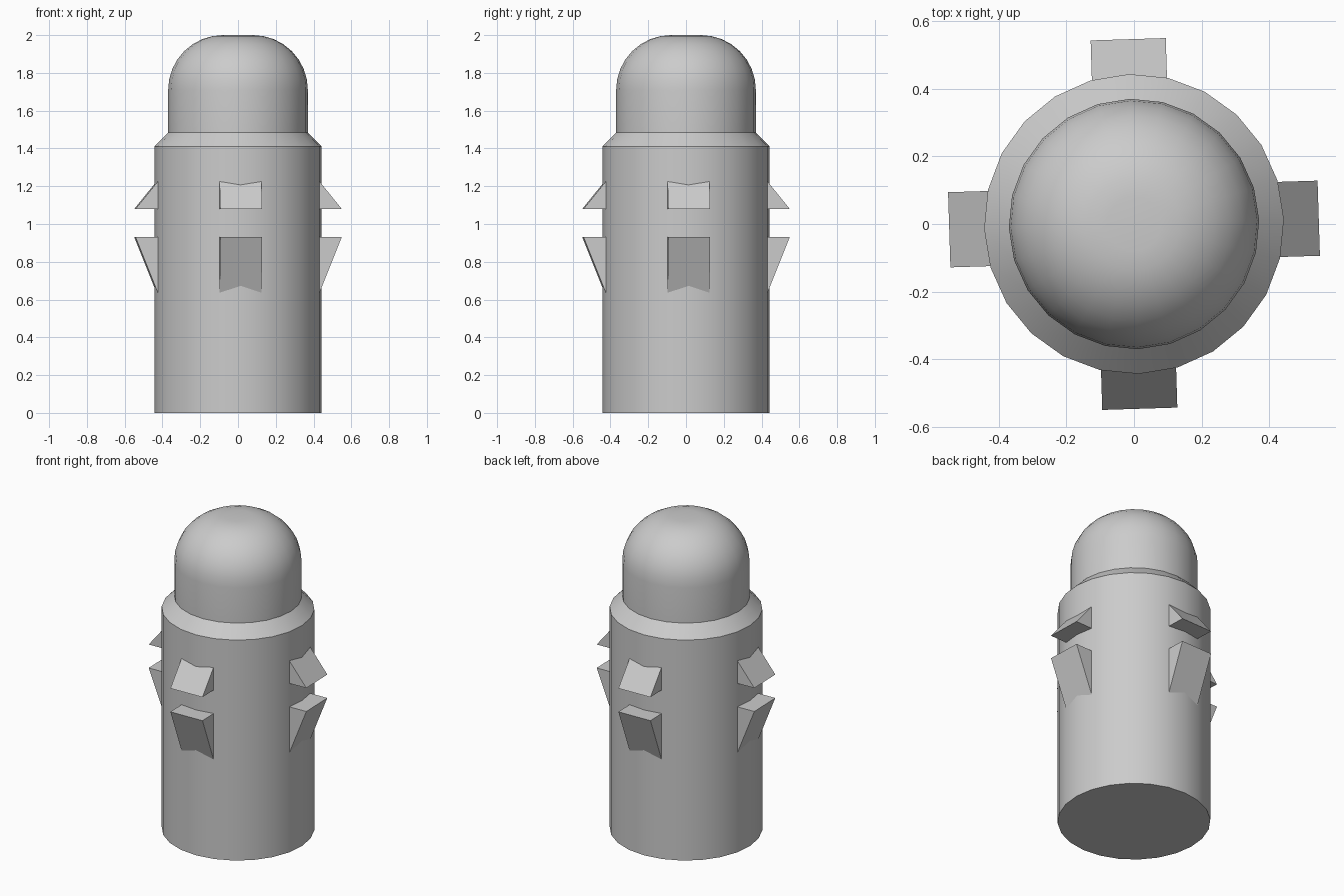
import bpy, bmesh
from math import sin, cos, pi, radians
from mathutils import Matrix

if "Cube" in bpy.data.objects:
    bpy.data.objects.remove(bpy.data.objects["Cube"])

SIDES = 24
TWIST = radians(1.8)

grey = bpy.data.materials.new("mid grey")
grey.use_nodes = True
colour = (0.6, 0.6, 0.6, 1)
grey.diffuse_color = colour
grey.node_tree.nodes["Principled BSDF"].inputs["Base Color"].default_value = colour


def finish(name, bm, smooth=False):
    bmesh.ops.recalc_face_normals(bm, faces=bm.faces)
    mesh = bpy.data.meshes.new(name)
    bm.to_mesh(mesh)
    bm.free()
    mesh.materials.append(grey)
    obj = bpy.data.objects.new(name, mesh)
    bpy.context.collection.objects.link(obj)
    if smooth:
        bpy.ops.object.select_all(action='DESELECT')
        obj.select_set(True)
        bpy.context.view_layer.objects.active = obj
        bpy.ops.object.shade_smooth_by_angle(angle=radians(30))


def lathe(name, profile):
    """Turn a (radius, height) profile around z."""
    bm = bmesh.new()
    verts = [bm.verts.new((r, 0, z)) for r, z in profile]
    edges = [bm.edges.new(pair) for pair in zip(verts, verts[1:])]
    bmesh.ops.spin(bm, geom=verts + edges, cent=(0, 0, 0), axis=(0, 0, 1),
                   angle=2 * pi, steps=SIDES)
    bmesh.ops.remove_doubles(bm, verts=bm.verts, dist=0.0005)
    bmesh.ops.rotate(bm, verts=bm.verts, matrix=Matrix.Rotation(TWIST, 3, 'Z'))
    finish(name, bm, smooth=True)


def wedge(name, profile, width, angle):
    """Extrude a (radius, height) outline sideways and turn it into place."""
    bm = bmesh.new()
    face = bm.faces.new([bm.verts.new((r, -width / 2, z)) for r, z in profile])
    extruded = bmesh.ops.extrude_face_region(bm, geom=[face])["geom"]
    moved = [v for v in extruded if isinstance(v, bmesh.types.BMVert)]
    bmesh.ops.translate(bm, verts=moved, vec=(0, width, 0))
    bmesh.ops.rotate(bm, verts=bm.verts, matrix=Matrix.Rotation(angle, 3, 'Z'))
    finish(name, bm)


# Cylindrical body with a chamfered shoulder
lathe("body", [(0, 0), (0.443, 0), (0.443, 1.41), (0.37, 1.485), (0, 1.485)])

# Domed head: straight wall, quarter-round, small flat crown
crown, bend = 0.08, 0.29
arc = [(crown + bend * cos(i * pi / 16), 2 - bend + bend * sin(i * pi / 16))
       for i in range(9)]
lathe("dome", [(0.37, 1.47)] + arc + [(0, 2)])

# Four pairs of wedge fins around the body
for i, side in enumerate(("left", "back", "right", "front")):
    turn = i * pi / 2 + TWIST
    wedge("upper_fin_" + side, [(0.426, 1.08), (0.546, 1.08), (0.426, 1.228)],
          0.222, turn)
    wedge("lower_fin_" + side, [(0.426, 0.63), (0.546, 0.93), (0.426, 0.93)],
          0.222, turn)
